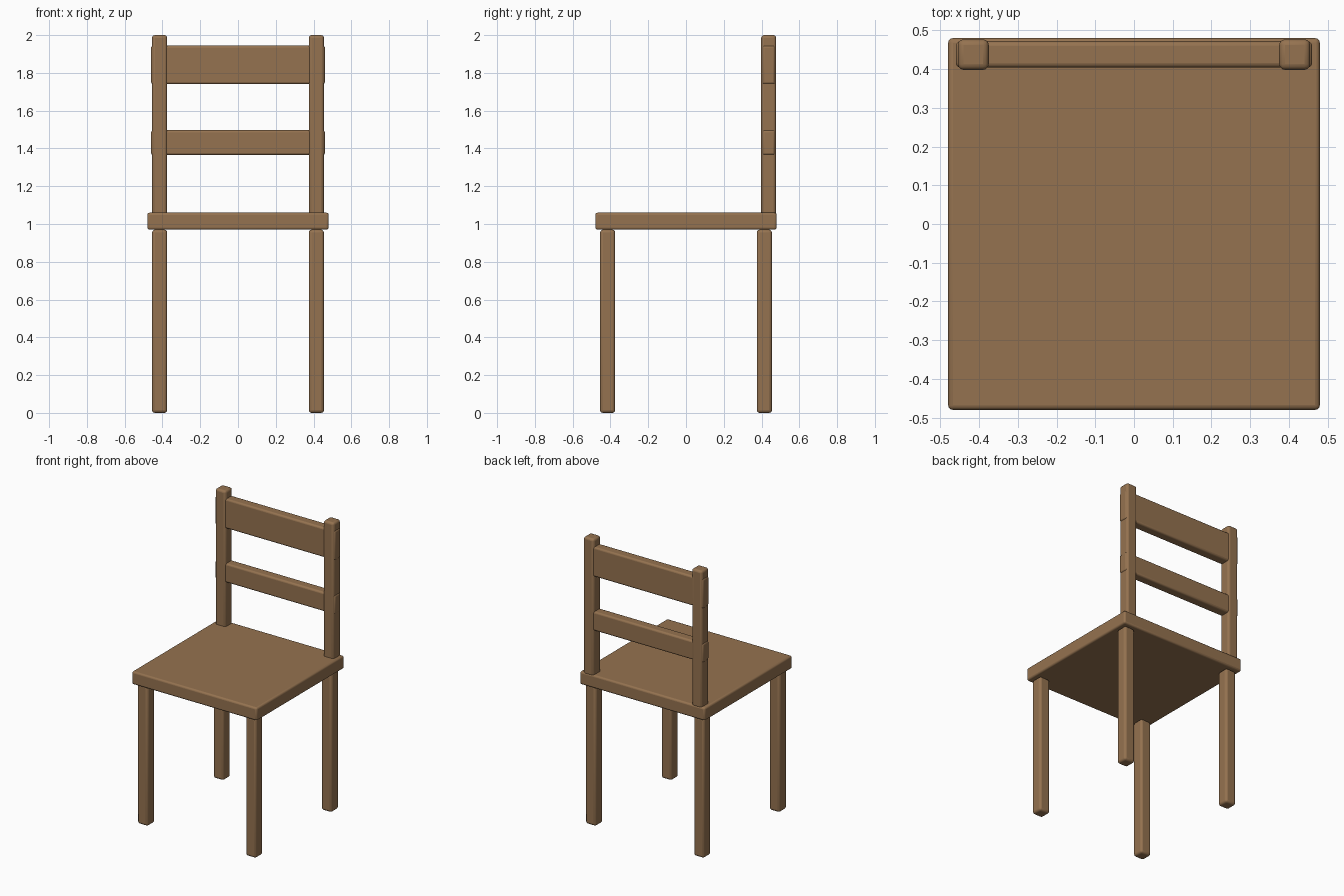
import bpy
from math import radians

if "Cube" in bpy.data.objects:
    bpy.data.objects.remove(bpy.data.objects["Cube"])

wood = bpy.data.materials.new("wood")
wood.diffuse_color = (0.30, 0.17, 0.08, 1)
wood.use_nodes = True
wood.node_tree.nodes["Principled BSDF"].inputs["Base Color"].default_value = wood.diffuse_color


def block(name, x, y, z, bevel=0.015):
    """Rounded box from (min, max) ranges on each axis."""
    ranges = (x, y, z)
    bpy.ops.mesh.primitive_cube_add(size=1, location=[(a + b) / 2 for a, b in ranges])
    ob = bpy.context.object
    ob.name = name
    ob.scale = [b - a for a, b in ranges]
    bpy.ops.object.transform_apply(location=False, rotation=False, scale=True)
    mod = ob.modifiers.new("rounded edges", 'BEVEL')
    mod.width = bevel
    mod.segments = 3
    ob.data.materials.append(wood)
    bpy.ops.object.shade_smooth_by_angle(angle=radians(35))
    return ob


# Seat
block("seat", (-0.48, 0.48), (-0.48, 0.48), (0.97, 1.06), 0.012)

# Legs and backrest posts, left and right
for side, s in (("left", -1), ("right", 1)):
    x = sorted((s * 0.375, s * 0.455))
    block(f"front_leg_{side}", x, (-0.455, -0.375), (0.0, 0.97))
    block(f"back_leg_{side}", x, (0.375, 0.455), (0.0, 0.97))
    block(f"back_post_{side}", x, (0.398, 0.477), (1.045, 2.0))

# Backrest slats, their ends just showing through the posts
block("top_slat", (-0.46, 0.46), (0.404, 0.472), (1.74, 1.945), 0.012)
block("lower_slat", (-0.46, 0.46), (0.404, 0.472), (1.365, 1.497), 0.012)
